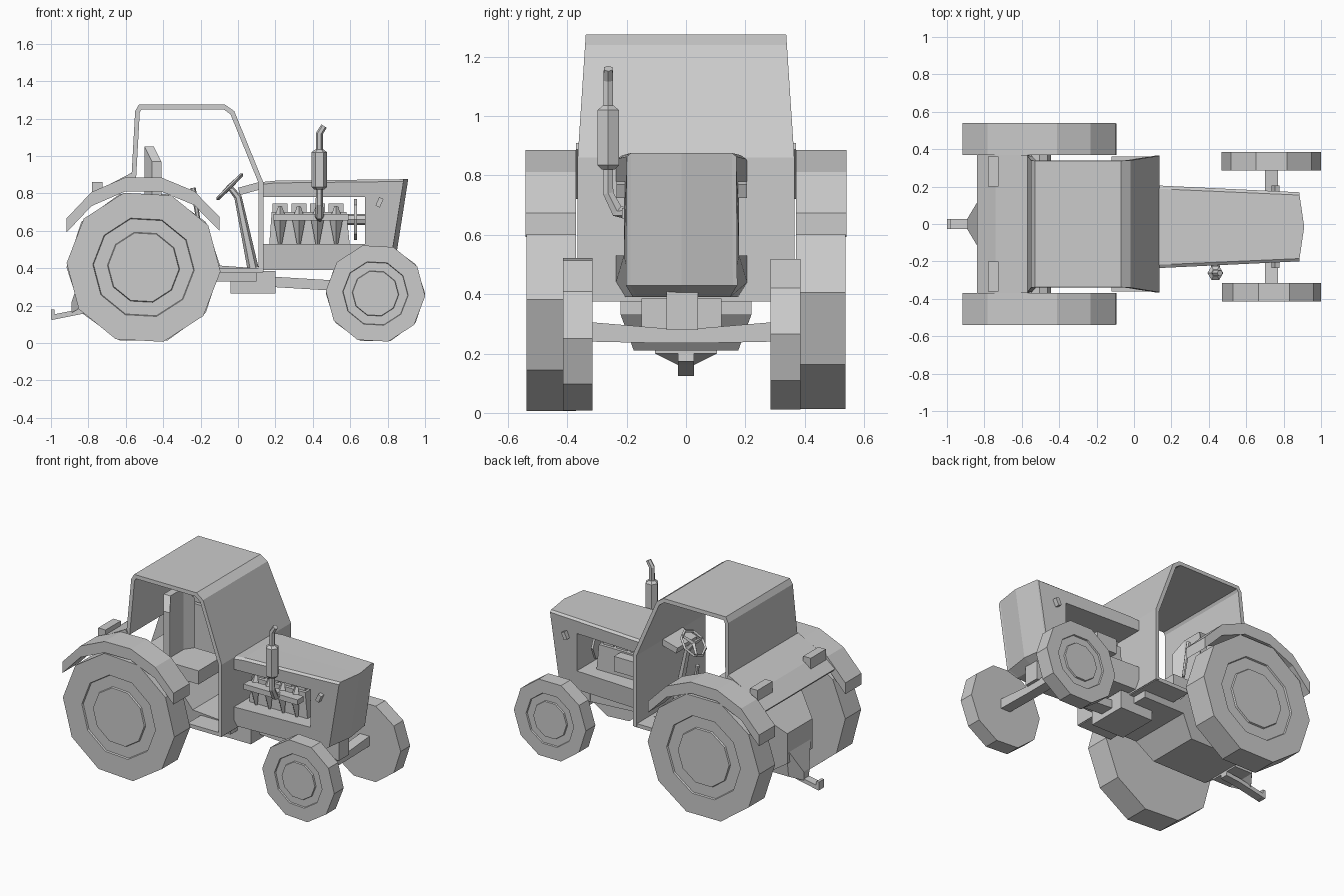
import bpy, bmesh, math
from mathutils import Vector

default_cube = bpy.data.objects.get("Cube")
if default_cube:
    bpy.data.objects.remove(default_cube, do_unlink=True)

grey = (.6, .6, .6, 1)
material = bpy.data.materials.new("plain_grey")
material.use_nodes = True
material.diffuse_color = grey
material.node_tree.nodes["Principled BSDF"].inputs["Base Color"].default_value = grey

SIDES = {"left": 1, "right": -1}
MIDDLE = -.015  # hood and engine sit slightly off centre


def loft(name, rings):
    """Join equal-sized closed rings and cap both ends."""
    bm = bmesh.new()
    loops = [[bm.verts.new(point) for point in ring] for ring in rings]
    for near, far in zip(loops, loops[1:]):
        for i in range(len(near)):
            bm.faces.new((near[i - 1], near[i], far[i], far[i - 1]))
    bm.faces.new(loops[0])
    bm.faces.new(loops[-1])
    bmesh.ops.recalc_face_normals(bm, faces=bm.faces)
    mesh = bpy.data.meshes.new(name)
    bm.to_mesh(mesh)
    bm.free()
    mesh.materials.append(material)
    part = bpy.data.objects.new(name, mesh)
    bpy.context.collection.objects.link(part)
    return part


def prism(name, profile, y):
    """Extrude a side profile of (x, z) points across the range y."""
    return loft(name, [[(px, py, pz) for px, pz in profile] for py in y])


def box(name, x, y, z):
    return prism(name, [(x[0], z[0]), (x[1], z[0]), (x[1], z[1]), (x[0], z[1])], y)


def strip(name, path, thickness, y):
    """Sheet of even thickness that follows a side path, thickened to its right."""
    points = [Vector(p) for p in path]
    normals = [Vector((b.y - a.y, a.x - b.x)).normalized() for a, b in zip(points, points[1:])]
    inner = []
    for i, point in enumerate(points):
        before, after = normals[max(i - 1, 0)], normals[min(i, len(normals) - 1)]
        inner.append(point + (before + after) * thickness / (1 + before.dot(after)))
    return prism(name, points + inner[::-1], y)


def circle(radius, sides, turn=0):
    angles = [math.tau * k / sides + turn for k in range(sides)]
    return [(radius * math.cos(a), radius * math.sin(a)) for a in angles]


def tube(name, path, radii, sides=6):
    """Polygonal tube along a path with one radius per point."""
    points = [Vector(p) for p in path]
    rings = []
    for i, (point, radius) in enumerate(zip(points, radii)):
        along = (points[min(i + 1, len(points) - 1)] - points[max(i - 1, 0)]).normalized()
        across = along.orthogonal().normalized() if abs(along.y) > .9 else along.cross((0, 1, 0)).normalized()
        up = along.cross(across)
        rings.append([point + across * u + up * v for u, v in circle(radius, sides)])
    return loft(name, rings)


def wheel(name, x, z, radius, inside, outside, turn):
    """Ten-sided wheel with a stepped, recessed rim on the outer face."""
    recess = outside - math.copysign(.01, outside)
    steps = [(1, inside), (1, outside), (.66, outside), (.65, recess), (.47, recess), (.46, outside)]
    loft(name, [[(x + u, y, z + v) for u, v in circle(radius * share, 10, turn)] for share, y in steps])


# Wheels, with the right pair rolled slightly
for side, s in SIDES.items():
    turn = min(s, 0) * .055
    wheel("rear_wheel_" + side, -.505, .405, .412, s * .37, s * .537, turn)
    wheel("front_wheel_" + side, .735, .265, .266, s * .3 + MIDDLE, s * .4 + MIDDLE, turn)

# Fenders follow an arc over the rear wheels; lights sit on the sloping rear deck
arc = [math.radians(148 - 23 * k) for k in range(6)]
arch = [(-.505 + .485 * math.cos(a), .41 + .485 * math.sin(a)) for a in arc]
underside = [(x, z - .075) for x, z in reversed(arch)]
for side, s in SIDES.items():
    prism("fender_" + side, arch + underside, (s * .37, s * .54))
    box("rear_light_" + side, x=(-.78, -.725), y=(s * .2, s * .36), z=(.78, .86))
strip("rear_deck", [(-.84, .74), (-.74, .82), (-.57, .91)], .025, (-.37, .37))

# Cab shell, open on both sides and narrowing towards the roof
outline = [(-.57, .88), (-.55, 1.24), (-.53, 1.275), (-.07, 1.275), (-.02, 1.24), (.135, .86), (.135, .38)]
cab = strip("cab_shell", outline, .025, (-.365, .365))
for vertex in cab.data.vertices:
    vertex.co.y *= 1 - max(0, vertex.co.z - .86) * .18
box("cab_floor", x=(-.12, .13), y=(-.36, .36), z=(.375, .4))

# Seat with a rounded back that wraps forward at its edges, and controls
seat = []
for y in (-.13, -.07, .07, .13):
    top, wrap = (.97, .04) if abs(y) > .1 else (1.05, 0)
    back, front = -.5 + wrap, -.45 + wrap
    seat.append([(back, y, .58), (back, y, top), (front, y, top), (front, y, .58)])
loft("seat_back", seat)
box("seat_cushion", x=(-.45, -.2), y=(-.13, .13), z=(.55, .64))
hub = Vector((-.045, MIDDLE, .835))
tube("steering_column", [(.08, MIDDLE, .4), (0, MIDDLE, .78), hub], [.03, .02, .015])
tilt = Vector((-.7, 0, .7)).to_track_quat("Z", "Y")
bpy.ops.mesh.primitive_torus_add(major_segments=8, minor_segments=4, major_radius=.09,
                                 minor_radius=.01, location=hub, rotation=tilt.to_euler())
rim = bpy.context.object
rim.name = "steering_rim"
rim.data.materials.append(material)
for u, v in circle(.09, 3):
    tube("steering_spoke", [hub, hub + tilt @ Vector((u, v, 0))], [.014, .009], 4)
strip("dashboard", [(0, .83), (.11, .86)], .04, (-.12, .09))
tube("lever", [(-.2, .22, .58), (-.24, .22, .83)], [.01, .014])


# Hood around an open engine bay, tapering forward to a shallow pointed nose
def hood_point(x, z, s):
    half = (.227 - x * .048) * (.86 if z < .42 else 1)
    shoulder = .012 if abs(s) == 1 and z > .85 else 0
    nose = .025 if s == 0 and x > .81 else 0
    return x + nose, MIDDLE + s * half, z - shoulder


hood = [(.12, .78), (.12, .86), (.2, .868), (.885, .876), (.815, .43), (.76, .39),
        (.12, .39), (.12, .44), (.12, .53), (.68, .53), (.68, .78)]
loft("hood", [[hood_point(x, z, s) for x, z in hood] for s in (-1, -.92, 0, .92, 1)])
for side, s in SIDES.items():
    strip("headlight_" + side, [(.735, .735), (.755, .78)], .025, (MIDDLE + s * .17, MIDDLE + s * .22))

# Engine with four cylinders, fan and side pump
prism("engine_block", [(.165, .5), (.18, .7), (.58, .7), (.6, .5)], (-.12, .09))
for cylinder in range(4):
    x = .225 + cylinder * .1
    box("valve_cover", x=(x - .04, x + .04), y=(-.1, .07), z=(.69, .745))
    tube("exhaust_port", [(x, -.13, .53), (x, -.15, .66), (x, -.13, .73)], [.01, .035, .01], 4)
box("exhaust_manifold", x=(.19, .59), y=(-.215, -.15), z=(.655, .69))
box("side_pump", x=(.27, .42), y=(.08, .16), z=(.59, .69))
for name, start, end, radius in (("fan_hub", .58, .68, .03), ("fan_disc", .62, .635, .11)):
    tube(name, [(x, MIDDLE, .66) for x in (start, end)], [radius, radius], 8)

# Exhaust stack
stack = Vector((.435, -.262, 0))


def above(height, forward=0, inward=0):
    return stack + Vector((forward, inward, height))


tube("exhaust_pipe", [above(.67, inward=.08), above(.68, inward=.03), above(.74), above(.84)],
     [.022, .024, .02, .018])
tube("muffler", [above(.82), above(.835), above(1.02), above(1.035)], [.025, .042, .042, .022])
tube("exhaust_tip", [above(1.02), above(1.12), above(1.16, forward=.025)], [.019, .019, .017])

# Front axle and chassis
beam = []
for y in (-.3, -.06, .06, .3):
    low, high = (.235, .285) if abs(y) < .1 else (.24, .305)
    beam.append([(x, y + MIDDLE, z) for x, z in ((.7, low), (.77, low), (.77, high), (.7, high))])
loft("front_axle", beam)
box("axle_bracket", x=(.68, .79), y=(-.065, .04), z=(.28, .42))
strip("frame_rail", [(.1, .36), (.76, .32)], .055, (-.06, .035))
box("fuel_tank", x=(-.04, .2), y=(-.15, .12), z=(.265, .385))

# Transmission, narrowing below and behind, with the rear axle
casing = [(.1, .4), (-.18, .42), (-.3, .56), (-.7, .62), (-.84, .5), (-.84, .3),
          (-.7, .21), (-.3, .21), (-.2, .33), (.1, .33)]
transmission = prism("transmission", casing, (-.22, .22))
for vertex in transmission.data.vertices:
    if vertex.co.x < -.8:
        vertex.co.y *= .6
    elif vertex.co.z < .25:
        vertex.co.y *= .8
tube("rear_axle", [(-.505, s * .39, .44) for s in SIDES.values()], [.06, .06], 8)

# Tow hitch on a mount that narrows to a point
mount = []
for x, half, low, high in ((-.7, .13, .2, .4), (-.83, .13, .2, .4), (-.89, .03, .16, .22)):
    mount.append([(x, -half, high), (x, half, high), (x, half * .8, low), (x, -half * .8, low)])
loft("hitch_mount", mount)
strip("tow_bar", [(-1, .15), (-.8, .19), (-.7, .2)], .027, (-.027, .027))
box("tow_pin", x=(-1, -.98), y=(-.027, .027), z=(.125, .18))
